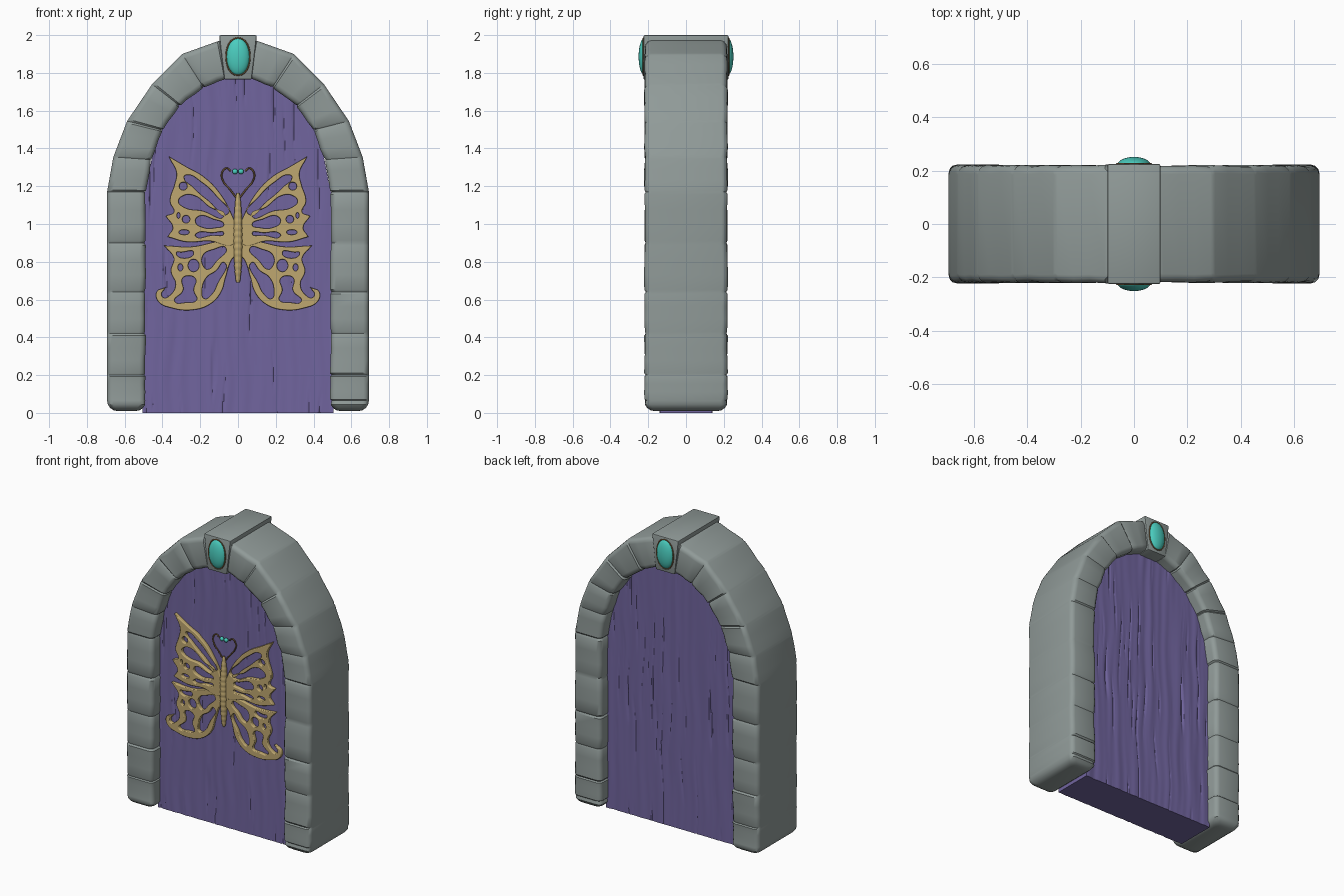
import bpy, bmesh, math, random
from mathutils import Vector, noise

random.seed(4)
if "Cube" in bpy.data.objects:
    bpy.data.objects.remove(bpy.data.objects["Cube"])


def material(name, r, g, b):
    m = bpy.data.materials.new(name)
    m.use_nodes = True
    m.diffuse_color = (r, g, b, 1)
    m.node_tree.nodes["Principled BSDF"].inputs["Base Color"].default_value = (r, g, b, 1)
    return m


STONE = material("grey stone", 0.28, 0.325, 0.315)
WOOD = material("purple wood", 0.165, 0.13, 0.345)
GOLD = material("gold", 0.52, 0.39, 0.16)
GEM = material("turquoise gem", 0.07, 0.61, 0.52)
BRONZE = material("bronze", 0.2, 0.12, 0.05)


def smooth(ob, angle=35):
    bpy.ops.object.select_all(action='DESELECT')
    ob.select_set(True)
    bpy.context.view_layer.objects.active = ob
    if ob.type == 'CURVE':
        bpy.ops.object.convert(target='MESH')
    bpy.ops.object.shade_smooth_by_angle(angle=math.radians(angle))
    return ob


def finish(bm, name, mat, angle=35):
    bmesh.ops.recalc_face_normals(bm, faces=bm.faces)
    me = bpy.data.meshes.new(name)
    bm.to_mesh(me)
    bm.free()
    me.materials.append(mat)
    ob = bpy.data.objects.new(name, me)
    bpy.context.collection.objects.link(ob)
    return smooth(ob, angle)


# Arch outlines, one side, from spring line to crown
OUTER = [(.693, 1.17), (.66, 1.355), (.587, 1.545), (.455, 1.74), (.296, 1.9), (.1, 1.97), (0, 1.975)]
INNER = [(.487, 1.17), (.455, 1.34), (.397, 1.497), (.307, 1.624), (.18, 1.72), (.065, 1.767), (0, 1.77)]
DEPTH = 0.222
ROUND = 0.055


def ring(bm, o, i, inset, outer_inset=0.0):
    """Rounded rectangle between an inner and an outer outline point."""
    o, i = Vector(o), Vector(i)
    w = (o - i).length
    d = (o - i) / w
    r = 0.03
    lo, hi, half = inset + r, w - outer_inset - r, DEPTH - inset - r
    verts = []
    for k, (u, y) in enumerate([(hi, half), (lo, half), (lo, -half), (hi, -half)]):
        for s in range(4):
            a = math.pi / 2 * (k + s / 3)
            p = i + d * (u + r * math.cos(a))
            verts.append(bm.verts.new((p.x, y + r * math.sin(a), p.y)))
    return verts


# Stone surround: lofted blocks with shallow joints
def stone_surround():
    bm = bmesh.new()
    legs = [ROUND + .01, .2, .42, .64, .9]
    half = [((OUTER[0][0], z), (INNER[0][0], z)) for z in legs] + list(zip(OUTER, INNER))
    flip = lambda p: (-p[0], p[1])
    path = half + [(flip(o), flip(i)) for o, i in reversed(half[:-1])]
    rings = []

    def foot(side, steps):
        for s in steps:
            a = math.pi / 2 * s / 4
            e = ROUND * (1 - math.sin(a))
            z = .01 + ROUND * (1 - math.cos(a))
            rings.append(ring(bm, (side * OUTER[0][0], z), (side * INNER[0][0], z), e, e))

    foot(1, range(4))
    for (o0, i0), (o1, i1) in zip(path, path[1:]):
        o0, i0, o1, i1 = map(Vector, (o0, i0, o1, i1))
        rings.append(ring(bm, o0, i0, 0.009))
        for t in (.05, .35, .65, .95):
            rings.append(ring(bm, o0.lerp(o1, t), i0.lerp(i1, t), random.uniform(0, .006)))
    rings.append(ring(bm, *path[-1], 0.004))
    foot(-1, reversed(range(4)))
    for a, b in zip(rings, rings[1:]):
        for k in range(len(a)):
            n = (k + 1) % len(a)
            bm.faces.new((a[k], a[n], b[n], b[k]))
    bm.faces.new(rings[0])
    bm.faces.new(rings[-1])
    finish(bm, "stone_surround", STONE)


# Keystone: tapered bevelled block
def keystone():
    bm = bmesh.new()
    bmesh.ops.create_cube(bm, size=2)
    for v in bm.verts:
        top = v.co.z > 0
        v.co = (v.co.x * (.1 if top else .072), v.co.y * (DEPTH + .003), 2 if top else 1.764)
    bmesh.ops.bevel(bm, geom=bm.edges[:], offset=.008, segments=2, affect='EDGES', profile=.5)
    finish(bm, "keystone", STONE)


# Wooden door: slab under the arch with carved vertical grain
def arch_top(x):
    x = abs(x)
    for (x1, z1), (x0, z0) in zip(INNER, INNER[1:]):
        if x0 <= x <= x1:
            return z0 + (z1 - z0) * (x - x0) / (x1 - x0) + .015
    return INNER[0][1]


def door():
    bm = bmesh.new()
    cols, rows, half = 150, 60, .505
    sheets = []
    for side in (-1, 1):
        sheet = []
        for c in range(cols + 1):
            x = half * (2 * c / cols - 1)
            line = []
            for r in range(rows + 1):
                z = arch_top(x) * r / rows
                bend = .02 * noise.noise((x * 3, side, z * 3))
                g = noise.noise(((x + bend) * 22, side * 9, z * 1.3))
                f = noise.noise(((x + bend) * 55, side * 5, z * 2))
                y = .137 + .004 * g - .022 * max(0, f - .38)
                line.append(bm.verts.new((x, side * y, z)))
            sheet.append(line)
        for a, b in zip(sheet, sheet[1:]):
            for r in range(rows):
                bm.faces.new((a[r], b[r], b[r + 1], a[r + 1]))
        sheets.append(sheet)
    rims = [[s[c][0] for c in range(cols)] + s[cols][:rows]
            + [s[c][rows] for c in range(cols, 0, -1)] + s[0][rows:0:-1] for s in sheets]
    for k in range(len(rims[0])):
        n = (k + 1) % len(rims[0])
        bm.faces.new((rims[0][k], rims[0][n], rims[1][n], rims[1][k]))
    finish(bm, "wooden_door", WOOD, 40)


def ellipsoid(name, mat, loc, radii):
    bm = bmesh.new()
    bmesh.ops.create_uvsphere(bm, u_segments=32, v_segments=20, radius=1)
    for v in bm.verts:
        v.co = Vector(loc) + Vector(a * b for a, b in zip(v.co, radii))
    return finish(bm, name, mat, 60)


def curve(name, mat, loops, y, closed=True, extrude=0.0, bevel=0.005):
    """Curve drawn on the x-z plane, points in hundredths; closed loops fill with holes."""
    cu = bpy.data.curves.new(name, 'CURVE')
    cu.dimensions = '2D' if extrude else '3D'
    cu.fill_mode = 'BOTH' if extrude else 'FULL'
    cu.extrude, cu.bevel_depth = extrude, bevel
    cu.bevel_resolution, cu.resolution_u = 2, 6
    for pts in loops:
        sp = cu.splines.new('BEZIER')
        sp.use_cyclic_u = closed
        sp.bezier_points.add(len(pts) - 1)
        for b, p in zip(sp.bezier_points, pts):
            b.co = (p[0] / 100, p[1] / 100, 0)
            kind = 'VECTOR' if len(p) > 2 else 'AUTO'
            b.handle_left_type = b.handle_right_type = kind
    cu.materials.append(mat)
    ob = bpy.data.objects.new(name, cu)
    ob.location.y = y
    ob.rotation_euler.x = math.pi / 2
    bpy.context.collection.objects.link(ob)
    return smooth(ob, 50)


def circle(x, z, r, rz=None):
    rz = rz or r
    return [(x + r, z), (x, z + rz), (x - r, z), (x, z - rz)]


# Pierced wings: outline first, then the openings; a third entry marks a sharp point
S = 1
UPPER = [
    [(1, 97), (3, 103), (10, 116), (19, 125), (27, 129.5), (35.5, 134.5, S), (32, 127), (33, 121),
     (35.5, 112), (33.5, 106), (37.5, 104, S), (34, 98), (36.5, 93.5, S), (27, 91), (15, 91.5), (2, 90)],
    [(5, 105), (11, 115), (19, 122.5), (27, 126.5), (29, 125), (24, 119), (16, 112)],
    [(7, 104), (15, 109.5), (23, 115.5), (29, 115.5), (32, 112), (29, 108.5), (19, 106.5)],
    [(7, 99.5), (13, 103), (21, 104.5), (23, 101), (18, 97.5), (12, 97.5)],
    [(7, 95), (14, 95.8), (22, 95.5), (23, 93.5), (14, 93.5)],
    circle(29, 120, 2.6), circle(27.5, 102.5, 2.5), circle(31.5, 104.5, 1.3, 2), circle(28.5, 95.6, 3.2, 1.8),
]
LOWER = [
    [(1, 92), (12, 90), (24, 87.5), (38, 88, S), (33.5, 82), (35, 75), (32.5, 68), (35.5, 62), (39.5, 60.5),
     (41, 63), (39.5, 65.5, S), (42.5, 64), (42, 59.5), (35, 56), (24, 55), (15, 58), (9.5, 64), (7, 72),
     (4, 81), (1, 85)],
    [(6, 87.5), (13, 87), (19, 83.5), (18.5, 77), (16, 75.5), (11, 80)],
    [(7, 80), (12, 75.5), (17, 72), (19.5, 65), (18, 60), (13.5, 62.5), (10.5, 68)],
    [(22, 71), (27, 73), (30, 71), (29.5, 65), (34, 59), (27, 58), (21.5, 59.5), (23, 65)],
    circle(23.5, 78, 3.4, 3.8), [(23, 85), (30, 85.5), (33, 85), (30, 81.5)], circle(30.5, 77, 1.8, 2.4),
]
ANTENNA = [(1, 114), (4, 118), (8, 123), (8.5, 127), (6, 129.5), (3.8, 128)]


def ornament():
    for side, word in ((1, "left"), (-1, "right")):
        flip = lambda loop: [(side * p[0], *p[1:]) for p in loop]
        curve(word + "_upper_wing", GOLD, [flip(l) for l in UPPER], -.145, extrude=.01, bevel=.005)
        curve(word + "_lower_wing", GOLD, [flip(l) for l in LOWER], -.143, extrude=.01, bevel=.005)
        curve(word + "_antenna", BRONZE, [flip(ANTENNA)], -.145, closed=False, bevel=.0045)
        ellipsoid(word + "_bead", GEM, (side * .016, -.15, 1.278), (.014, .012, .014))
    # Segmented body, turned from a rippled profile
    bm = bmesh.new()
    segs, steps, rings = 16, 72, []
    for s in range(steps + 1):
        t = s / steps
        r = .025 * math.sin(math.pi * min(1, .04 + .94 * t)) ** .45 * (.88 + .12 * abs(math.sin(t * 14 * math.pi)))
        rings.append([bm.verts.new((r * math.cos(a), -.152 + r * math.sin(a), .69 + .475 * t))
                      for a in (2 * math.pi * k / segs for k in range(segs))])
    for a, b in zip(rings, rings[1:]):
        for k in range(segs):
            n = (k + 1) % segs
            bm.faces.new((a[k], a[n], b[n], b[k]))
    bm.faces.new(rings[0])
    bm.faces.new(rings[-1])
    finish(bm, "ornament_body", GOLD, 60)


stone_surround()
keystone()
door()
ornament()
# Oval gems with thin rims on both faces of the keystone
for side, word in ((-1, "front"), (1, "back")):
    ellipsoid(word + "_gem", GEM, (0, side * .22, 1.886), (.062, .031, .098))
    curve(word + "_gem_rim", BRONZE, [circle(0, 188.6, 6.3, 9.9)], side * .225, bevel=.004)
